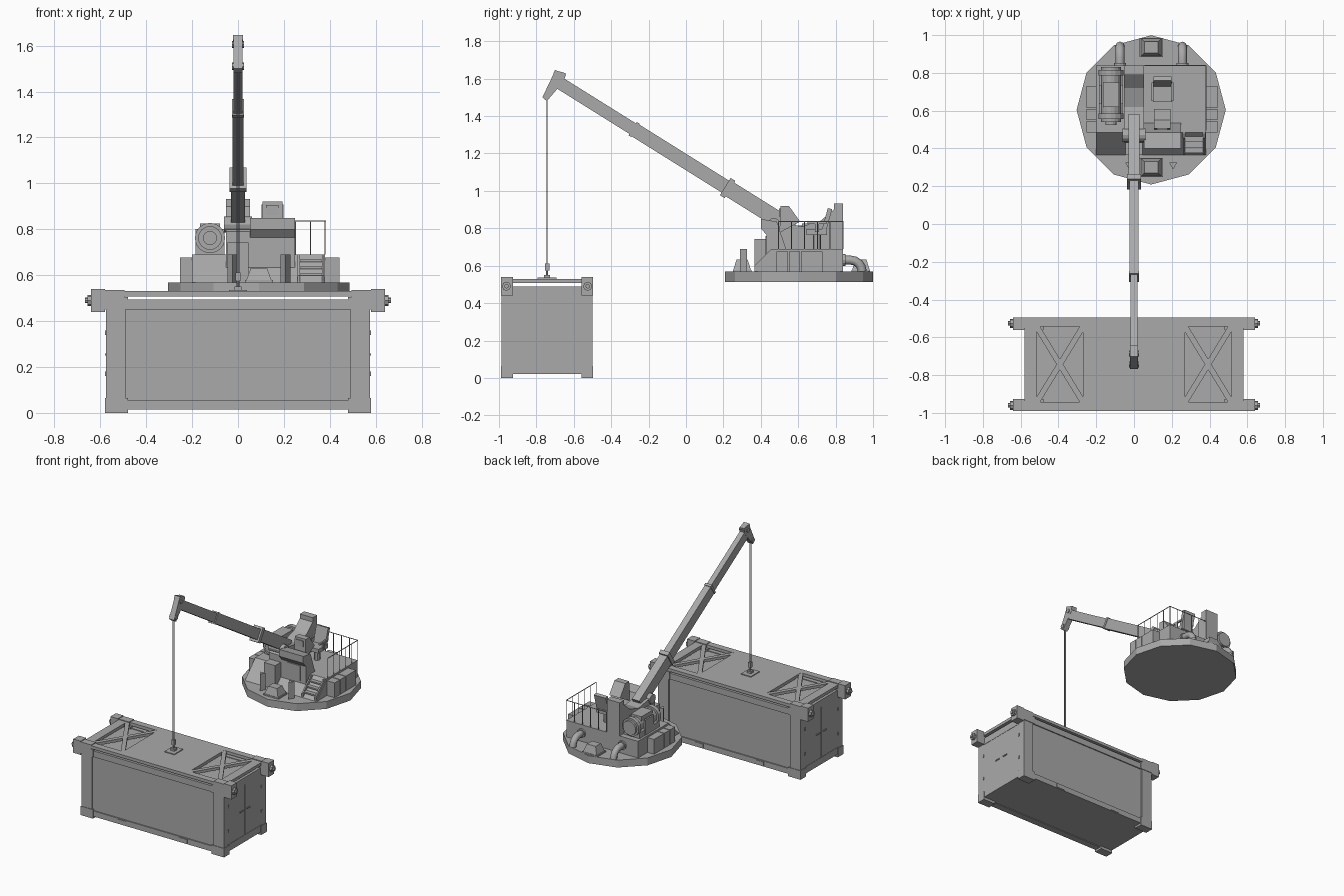
import bpy, bmesh, math
from mathutils import Vector, Matrix

default_cube = bpy.data.objects.get("Cube")
if default_cube:
    bpy.data.objects.remove(default_cube, do_unlink=True)

grey_colour = (0.4, 0.4, 0.4, 1)
grey = bpy.data.materials.new("plain grey")
grey.use_nodes = True
grey.diffuse_color = grey_colour
grey.node_tree.nodes["Principled BSDF"].inputs["Base Color"].default_value = grey_colour


def finish(name, bm, matrix=Matrix()):
    bmesh.ops.transform(bm, matrix=matrix, verts=bm.verts)
    bmesh.ops.recalc_face_normals(bm, faces=bm.faces)
    mesh = bpy.data.meshes.new(name)
    bm.to_mesh(mesh)
    bm.free()
    mesh.materials.append(grey)
    bpy.context.collection.objects.link(bpy.data.objects.new(name, mesh))


def box(name, x, y, z, taper=1):
    """Box between ranges; taper scales its top face."""
    bm = bmesh.new()
    top = bmesh.ops.create_cube(bm, size=1)["verts"]
    top = [v for v in top if v.co.z > 0]
    bmesh.ops.scale(bm, vec=(taper, taper, 1), verts=top)
    low, high = Vector((x[0], y[0], z[0])), Vector((x[1], y[1], z[1]))
    finish(name, bm, Matrix.Translation((low + high) / 2) @ Matrix.Diagonal(high - low).to_4x4())


def around(middle, width):
    return middle - width / 2, middle + width / 2


def beam(name, start, end, width, depth):
    """Rectangular bar between two points."""
    start, end = Vector(start), Vector(end)
    along = (end - start).normalized()
    side = along.cross(Vector((0, 0, 1))).normalized()
    turn = Matrix((side, along, side.cross(along))).transposed().to_4x4()
    bm = bmesh.new()
    bmesh.ops.create_cube(bm, size=1)
    bmesh.ops.scale(bm, vec=(width, (end - start).length, depth), verts=bm.verts)
    finish(name, bm, Matrix.Translation((start + end) / 2) @ turn)


def rod(name, start, end, radius, sides=8):
    start, end = Vector(start), Vector(end)
    length = end - start
    bm = bmesh.new()
    bmesh.ops.create_cone(bm, cap_ends=True, segments=sides, radius1=radius, radius2=radius, depth=length.length)
    finish(name, bm, Matrix.Translation((start + end) / 2) @ length.to_track_quat('Z', 'Y').to_matrix().to_4x4())


def prism(name, profile, x):
    """Side profile of (y, z) points extruded across the x range."""
    bm = bmesh.new()
    face = bm.faces.new([bm.verts.new((x[0], y, z)) for y, z in profile])
    extruded = bmesh.ops.extrude_face_region(bm, geom=[face])["geom"]
    moved = [v for v in extruded if isinstance(v, bmesh.types.BMVert)]
    bmesh.ops.translate(bm, vec=(x[1] - x[0], 0, 0), verts=moved)
    finish(name, bm)


# Shipping container, mirrored about its own centre
centre_y = -0.743
half_length, half_width = 0.58, 0.247
casting, post, rail = 0.1, 0.085, 0.05
roof, floor = 0.49, 0.02


def mirrored(name, x, y, z):
    """Four copies of a box, with x and y measured from the container centre."""
    for sx in (-1, 1):
        for sy in (-1, 1):
            box(name, sorted(sx * v for v in x), sorted(centre_y + sy * v for v in y), z)


frame = half_length - 0.004
side = half_width - 0.004
box("container_body", around(0, 1.14), around(centre_y, 0.47), (floor, roof))
mirrored("bottom_rail", (0, frame - post), (side - rail, side), (floor - 0.005, floor + rail * 0.7))
mirrored("top_rail", (0, frame - post), (side - rail, side), (roof - 0.04, roof + 0.005))
mirrored("end_sill", (frame - rail, frame), (0, side - rail), (floor, floor + rail))
mirrored("end_header", (frame - rail, frame), (0, side - rail), (roof - rail, roof))
mirrored("corner_post", (frame - post, frame), (side - rail, side), (floor, roof))
mirrored("bottom_casting", (half_length - casting, half_length), (side - 0.06, half_width), (0, 0.065))
mirrored("top_casting", (half_length - casting, half_length), (side - 0.06, half_width), (roof - 0.04, roof + 0.015))
mirrored("fork_pocket", (0.21, 0.28), (side - rail, half_width), (floor, rail))

# End doors with handles and hinges
door_face = frame - 0.002
mirrored("door", (half_length - rail, door_face), (0.002, side - rail), (floor + rail, roof - rail))
mirrored("door_handle", (door_face, half_length), (0.02, 0.06), around(0.255, 0.008))
for height in (0.17, 0.35):
    mirrored("door_hinge", (door_face, half_length), around(side - rail, 0.01), around(height, 0.02))

# Lifting spreader: a roof plate with braced openings near both ends
plate = (0.508, 0.53)
opening_in, opening_out, opening_side = 0.27, 0.515, 0.2
mirrored("spreader_middle", (0, opening_in), (0, half_width), plate)
mirrored("spreader_end", (opening_out, half_length), (0, half_width), plate)
mirrored("spreader_edge", (opening_in, opening_out), (opening_side, half_width), plate)
mirrored("spreader_corner", (half_length, 0.64), (side - 0.06, half_width), (roof - rail, 0.54))
mirrored("corner_bracket", (half_length - post, half_length), (side - rail, half_width), (roof, 0.535))
for sx in (-1, 1):
    for sy in (-1, 1):
        beam("spreader_brace", (sx * opening_in, centre_y - sy * opening_side, sum(plate) / 2),
             (sx * opening_out, centre_y + sy * opening_side, sum(plate) / 2), 0.03, 0.02)
        for name, reach, radius in (("lock_pin", 0.656, 0.024), ("lock_pin_head", 0.666, 0.012)):
            pin_y = centre_y + sy * (half_width - 0.03)
            rod(name, (sx * half_length, pin_y, roof), (sx * reach, pin_y, roof), radius)
box("hook_plate", around(0, 0.08), around(centre_y, 0.1), (plate[0], plate[1] + 0.006))

# Twelve-sided turntable
base_x, base_y, base_top = 0.091, 0.604, 0.568
rod("turntable", (base_x, base_y, 0.514), (base_x, base_y, base_top), 0.395, sides=12)

# Machinery deck with sloped front and side lockers
deck_z, rail_z = 0.69, 0.836
deck_front, slope_top, deck_back = 0.365, 0.485, 0.84
deck_right, deck_left = -0.2, 0.38
prism("deck", [(deck_front, base_top), (deck_back, base_top), (deck_back, deck_z), (slope_top, deck_z)],
      (deck_right, deck_left))
for middle in (deck_right - 0.02, deck_left + 0.03):
    for start, length in ((slope_top, 0.06), (0.55, 0.06), (0.615, 0.115)):
        box("side_locker", around(middle, 0.065), (start, start + length), (base_top, deck_z - 0.014))

# Steps up the slope
slope = (deck_z - base_top) / (slope_top - deck_front)
for i in range(1, 4):
    start = deck_front + i * 0.03 - 0.02
    tread = base_top + i * 0.03
    box("step", (0.27, 0.37), (start, start + rail), (tread, tread + 0.01))
for edge in (0.265, 0.37):
    prism("step_side", [(deck_front, base_top), (deck_front, base_top + 0.03),
                        (slope_top - 0.03 / slope, deck_z), (slope_top, deck_z)], around(edge, 0.01))

# Operator console with hooded front, and a screen on top
console_x, console_front = 0.15, 0.43
hood_front = console_front - 0.03
prism("console", [(console_front, base_top), (console_front, 0.765), (hood_front, 0.8), (hood_front, 0.85),
                  (slope_top, rail_z), (slope_top + rail, deck_z), (slope_top + rail, base_top)],
      around(console_x, 0.195))
box("console_panel", around(console_x, 0.11), around(console_front, 0.01), (0.65, 0.76))
prism("screen", [(0.5, rail_z - 0.06), (0.505, 0.92), (0.55, 0.92), (0.61, rail_z)], around(console_x, 0.088))
box("screen_bezel", around(console_x, 0.055), around(0.505, 0.015), (0.862, 0.905))

# Operator seat
seat_y, seat_z = 0.7, 0.78
rod("seat_post", (console_x, seat_y, deck_z), (console_x, seat_y, seat_z), 0.022)
box("seat_cushion", around(console_x, 0.1), around(seat_y, 0.11), around(seat_z, 0.03))
beam("seat_back", (console_x, seat_y + 0.035, seat_z), (console_x, seat_y + 0.07, 0.905), 0.095, 0.024)
for arm_x in around(console_x, 0.105):
    box("seat_arm", around(arm_x, 0.012), around(seat_y, 0.1), around(seat_z + rail, 0.012))
    box("seat_arm_post", around(arm_x, 0.012), around(seat_y, 0.02), (seat_z, seat_z + rail))

# Railing along the back and left edges of the deck
corner = Vector((deck_left, deck_back, rail_z))
drop = Vector((0, 0, rail_z - deck_z))
for run in (Vector((-0.325, 0, 0)), Vector((0, -0.345, 0))):
    rod("top_rail_bar", corner, corner + run, 0.003, sides=6)
    for i in range(6):
        top = corner + run * i / 5
        rod("rail_post", top - drop, top, 0.0025, sides=6)

# Winch on the right of the deck
winch_x, winch_z = -0.122, 0.762


def winch_disc(name, start, end, radius):
    rod(name, (winch_x, start, winch_z), (winch_x, end, winch_z), radius, sides=16)


winch_disc("winch_drum", 0.54, deck_back - 0.01, 0.052)
winch_disc("winch_hub", 0.525, 0.55, 0.03)
for start in (0.555, 0.785):
    winch_disc("winch_flange", start, start + 0.03, 0.066)
winch_middle = 0.685
box("winch_cradle", around(winch_x, 0.125), around(winch_middle, 0.23), (deck_z, winch_z - 0.03))
box("winch_cover", around(winch_x, 0.085), around(winch_middle, 0.13), (winch_z, winch_z + 0.064))
for clamp_x in around(winch_x, 0.115):
    box("winch_clamp", around(clamp_x, 0.013), around(winch_middle, 0.1), (deck_z, winch_z + 0.04))

# Boom support, foot and pivot
mast_front = deck_back - rail
prism("boom_support", [(console_front, base_top), (console_front, 0.79), (0.5, 0.83), (0.62, 0.81), (0.72, 0.84),
                       (mast_front, 0.9), (mast_front, 0.932), (deck_back, 0.932), (deck_back, base_top)],
      around(0, 0.104))
box("boom_foot", around(0, 0.09), (deck_front, console_front), (base_top, 0.742))
rod("boom_pivot", (-0.06, 0.47, 0.82), (0.06, 0.47, 0.82), 0.035, sides=12)

# Telescopic boom
boom_tip = Vector((0, -0.66, 1.567))
boom_fall = Vector((0, 1, -0.625))


def boom_part(name, start, end, width, depth):
    a, b = (boom_tip + boom_fall * (y - boom_tip.y) for y in (start, end))
    beam(name, a, b, width, depth)


middle_start, outer_start = -0.285, 0.21
boom_part("boom_inner", boom_tip.y - 0.02, middle_start + rail, 0.038, 0.066)
boom_part("boom_middle", middle_start, outer_start + rail, 0.048, 0.075)
boom_part("boom_ring", middle_start, middle_start + 0.015, 0.053, 0.084)
boom_part("boom_outer", outer_start, 0.56, 0.06, 0.086)
boom_part("boom_collar", outer_start, outer_start + 0.025, 0.072, 0.108)

# Boom head with pulleys
prism("boom_head", [(-0.768, 1.5), (-0.744, 1.48), (-0.65, 1.59), (-0.645, 1.63), (-0.7, 1.645), (-0.72, 1.6)],
      around(0, 0.04))
beam("head_cap", (0, -0.705, 1.637), (0, -0.645, 1.612), 0.044, 0.022)
for pulley_y, pulley_z in ((centre_y, 1.51), (-0.685, 1.605)):
    rod("pulley_pin", (-0.026, pulley_y, pulley_z), (0.026, pulley_y, pulley_z), 0.016)

# Hoist cables, block and hook
for cable_x in around(0, 0.01):
    rod("cable", (cable_x, centre_y, 1.5), (cable_x, centre_y, 0.6), 0.0025, sides=6)
box("hook_block", around(0, 0.022), around(centre_y, 0.024), (0.575, 0.612))
rod("hook_shank", (0, centre_y, 0.58), (0, centre_y, plate[1]), 0.006)
box("hook_eye", around(0, 0.032), around(centre_y, 0.032), (plate[1], 0.55))

# Vents, bollards and exhaust pipes around the deck
for vent_y in (0.3, 0.935):
    box("vent", around(base_x, 0.117), around(vent_y, 0.1), (base_top, 0.632), taper=0.6)
    box("vent_lip", around(base_x, 0.123), around(vent_y, 0.1), (base_top, base_top + 0.01))
for bollard_x in around(base_x, 0.232):
    rod("bollard", (bollard_x, 0.313, base_top), (bollard_x, 0.313, deck_z), 0.024, sides=3)
pipe_z, bend = base_top + 0.062, 0.062
for pipe_x in around(base_x, 0.33):
    curve = bpy.data.curves.new("exhaust_pipe", 'CURVE')
    curve.dimensions = '3D'
    curve.bevel_depth = 0.024
    curve.bevel_resolution = 2
    spline = curve.splines.new('POLY')
    spline.points.add(5)
    spline.points[0].co = (pipe_x, deck_back, pipe_z, 1)
    for i, point in enumerate(spline.points[1:]):
        angle = math.radians(90) * i / 4
        point.co = (pipe_x, 0.88 + bend * math.sin(angle), base_top + bend * math.cos(angle), 1)
    curve.materials.append(grey)
    bpy.context.collection.objects.link(bpy.data.objects.new("exhaust_pipe", curve))
    rod("pipe_flange", (pipe_x, deck_back, pipe_z), (pipe_x, deck_back + 0.012, pipe_z), 0.032, sides=12)
